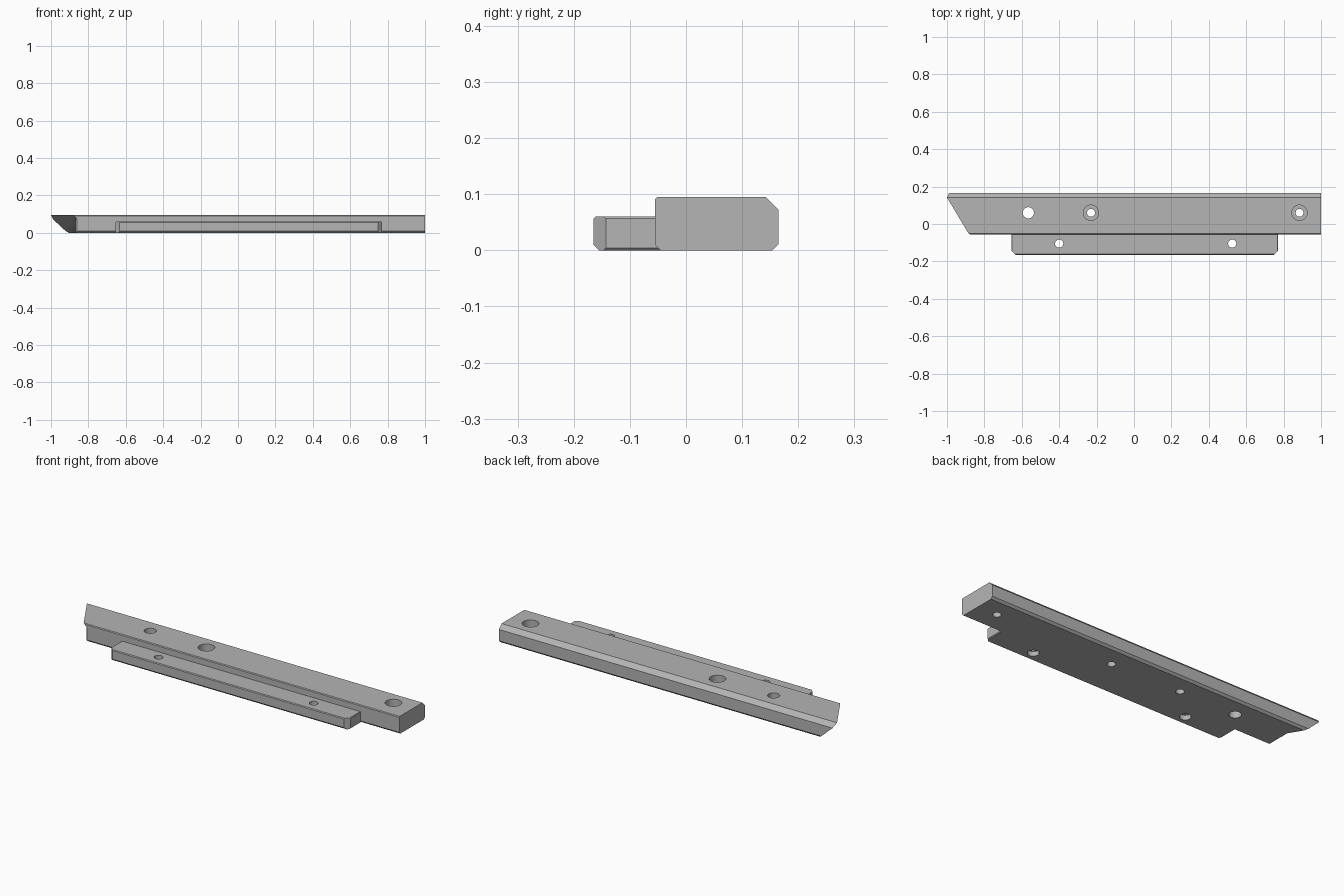
import bpy, bmesh
from mathutils import Vector, Matrix

cube = bpy.data.objects.get("Cube")
if cube:
    bpy.data.objects.remove(cube, do_unlink=True)

steel = bpy.data.materials.new("machined grey")
steel.use_nodes = True
GREY = (0.46, 0.46, 0.46, 1)
steel.diffuse_color = GREY
steel.node_tree.nodes["Principled BSDF"].inputs["Base Color"].default_value = GREY


def prism(points, offset):
    """Extrude a closed polygon along an offset vector."""
    bm = bmesh.new()
    face = bm.faces.new([bm.verts.new(p) for p in points])
    out = bmesh.ops.extrude_face_region(bm, geom=[face], use_keep_orig=True)
    moved = [g for g in out["geom"] if isinstance(g, bmesh.types.BMVert)]
    bmesh.ops.translate(bm, vec=offset, verts=moved)
    bmesh.ops.recalc_face_normals(bm, faces=bm.faces)
    return bm


def clip(bm, co, inward):
    """Cut away everything behind a plane and cap the opening."""
    out = bmesh.ops.bisect_plane(bm, geom=bm.verts[:] + bm.edges[:] + bm.faces[:],
                                 plane_co=co, plane_no=Vector(inward).normalized(),
                                 clear_inner=True)
    rim = [g for g in out["geom_cut"] if isinstance(g, bmesh.types.BMEdge)]
    bmesh.ops.contextual_create(bm, geom=rim)
    bmesh.ops.recalc_face_normals(bm, faces=bm.faces)


def finish(bm, name):
    mesh = bpy.data.meshes.new(name)
    bm.to_mesh(mesh)
    bm.free()
    mesh.materials.append(steel)
    obj = bpy.data.objects.new(name, mesh)
    bpy.context.collection.objects.link(obj)
    return obj


def cylinder(x, y, radius, low, high):
    bm = bmesh.new()
    bmesh.ops.create_cone(bm, cap_ends=True, segments=32, radius1=radius, radius2=radius,
                          depth=high - low, matrix=Matrix.Translation((x, y, (low + high) / 2)))
    return finish(bm, "hole_cutter")


def combine(target, others, operation):
    """Apply booleans to the target, then drop the helpers."""
    for other in others:
        mod = target.modifiers.new("boolean", "BOOLEAN")
        mod.operation, mod.solver, mod.object = operation, "EXACT", other
        other.hide_render = True
    bpy.context.view_layer.update()
    graph = bpy.context.evaluated_depsgraph_get()
    mesh = bpy.data.meshes.new_from_object(target.evaluated_get(graph))
    target.modifiers.clear()
    target.data = mesh
    for other in others:
        bpy.data.objects.remove(other, do_unlink=True)


def shade(obj):
    bpy.ops.object.select_all(action="DESELECT")
    obj.select_set(True)
    bpy.context.view_layer.objects.active = obj
    bpy.ops.object.shade_smooth_by_angle(angle=0.5)


# Main bar: chamfered section, squared ends
FRONT, BACK, TOP = -0.055, 0.165, 0.095
section = [(FRONT, 0.010), (-0.045, 0), (0.154, 0), (BACK, 0.011),
           (BACK, 0.072), (0.142, TOP), (-0.051, TOP), (FRONT, 0.091)]
START = -0.87
bm = prism([(START, y, z) for y, z in section], (1 - START, 0, 0))
clip(bm, (START, FRONT + 0.008, 0), (1, 1, 0))
clip(bm, (START, 0, 0.008), (1, 0, 1))
main_bar = finish(bm, "main_bar")

# Undercut mitred nose at the bar's right end
bm = prism([(-1.1, y, z) for y, z in section], (0.28, 0, 0))
clip(bm, (-1, 0.142, TOP), (1, 0.6, 1.08))
combine(main_bar, [finish(bm, "mitred_nose")], "UNION")

# Bar holes: plain, two counterbored, one blind from below
cutters = [cylinder(-0.565, 0.06, 0.03, -0.1, 0.2),
           cylinder(0.18, 0.05, 0.021, -0.1, 0.05)]
for x in (-0.23, 0.885):
    cutters.append(cylinder(x, 0.06, 0.021, -0.1, 0.2))
    cutters.append(cylinder(x, 0.06, 0.041, 0.05, 0.2))
combine(main_bar, cutters, "DIFFERENCE")
shade(main_bar)

# Lower mounting lip with cut corners and chamfered edges
L, R, F, B, H = -0.655, 0.77, -0.165, -0.045, 0.06
C = 0.022
bm = prism([(L, B, 0), (L, F + C, 0), (L + C, F, 0),
            (R - C, F, 0), (R, F + C, 0), (R, B, 0)], (0, 0, H))
clip(bm, (0, F, 0.010), (0, 1, 1))
clip(bm, (0, F, H - 0.004), (0, 1, -1))
for x, side in ((L, 1), (R, -1)):
    clip(bm, (x, 0, 0.004), (side, 0, 1))
    clip(bm, (x, 0, H - 0.003), (side, 0, -1))
mounting_lip = finish(bm, "mounting_lip")

# Lip holes, widened underneath
cutters = []
for x in (-0.4, 0.525):
    cutters.append(cylinder(x, -0.105, 0.022, -0.1, 0.2))
    cutters.append(cylinder(x, -0.105, 0.028, -0.1, 0.025))
combine(mounting_lip, cutters, "DIFFERENCE")
shade(mounting_lip)
